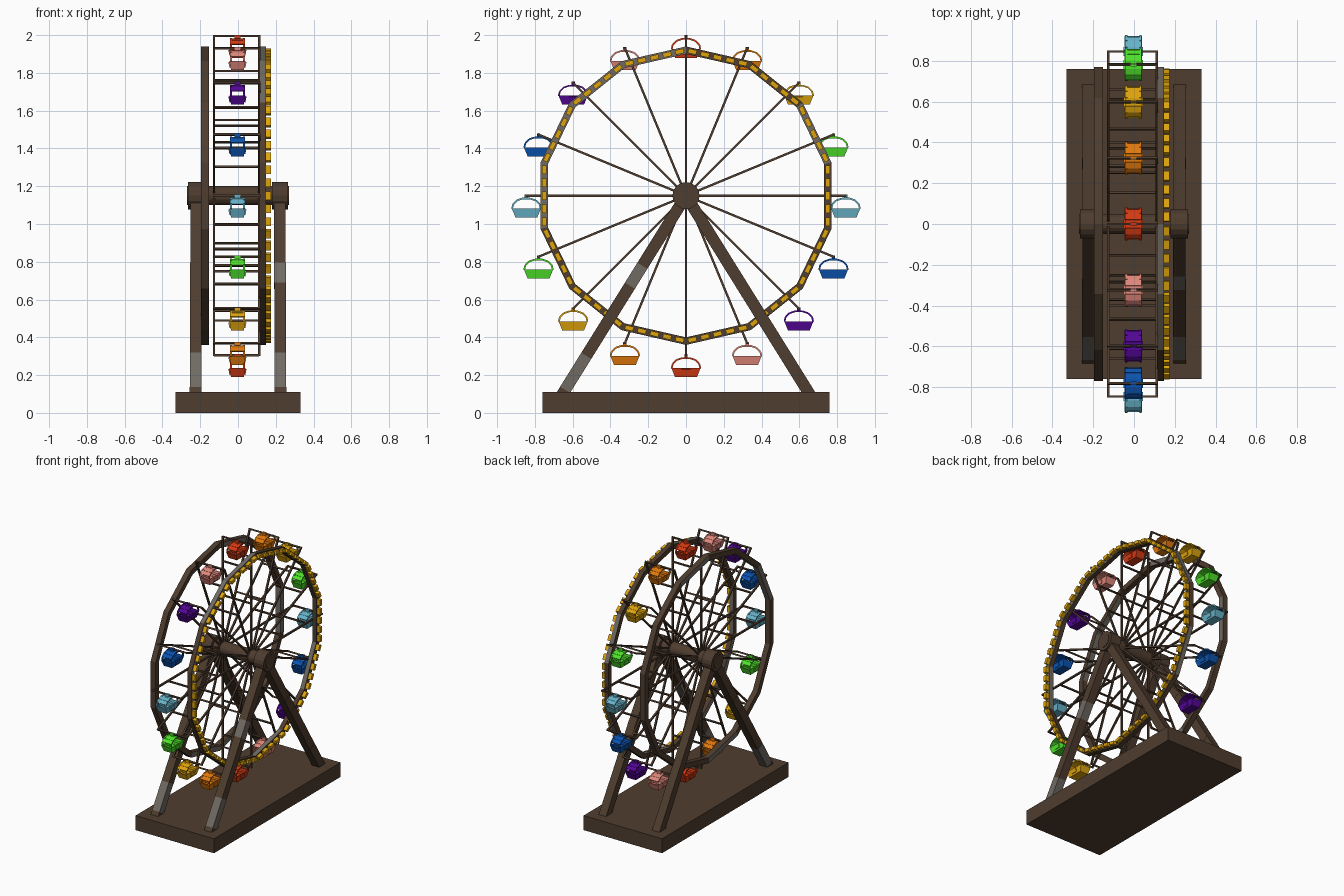
import bpy, bmesh, math, random
from mathutils import Vector, Matrix

if "Cube" in bpy.data.objects:
    bpy.data.objects.remove(bpy.data.objects["Cube"])

random.seed(4)
HUB = 1.15


def srgb(r, g, b):
    f = lambda c: c / 12.92 if c <= 0.04045 else ((c + 0.055) / 1.055) ** 2.4
    return (f(r / 255), f(g / 255), f(b / 255), 1)


MATS = {}
for name, c in {"brown": (79, 61, 47), "grey": (112, 106, 98), "yellow": (224, 165, 12),
                "red": (214, 58, 18), "orange": (228, 122, 12), "green": (78, 226, 42),
                "light_blue": (104, 180, 202), "blue": (12, 84, 176),
                "purple": (84, 6, 150), "pink": (226, 136, 124)}.items():
    MATS[name] = bpy.data.materials.new(name)
    MATS[name].diffuse_color = srgb(*c)


def finish(name, bm, *mats):
    bmesh.ops.recalc_face_normals(bm, faces=bm.faces)
    me = bpy.data.meshes.new(name)
    bm.to_mesh(me)
    bm.free()
    for m in mats:
        me.materials.append(MATS[m])
    ob = bpy.data.objects.new(name, me)
    bpy.context.collection.objects.link(ob)
    return ob


def box(bm, c, s, rot=Matrix()):
    m = Matrix.Translation(c) @ rot @ Matrix.Diagonal((*s, 1))
    return bmesh.ops.create_cube(bm, size=1, matrix=m)["verts"]


def beam(bm, p, q, wx, wt):
    """Square bar between two points in a plane of constant x."""
    p, q = Vector(p), Vector(q)
    d = q - p
    return box(bm, (p + q) / 2, (wx, wt, d.length),
               Matrix.Rotation(math.atan2(-d.y, d.z), 4, 'X'))


def cyl(bm, r, x0, x1, n):
    m = Matrix.Translation(((x0 + x1) / 2, 0, HUB)) @ Matrix.Rotation(math.pi / 2, 4, 'Y')
    bmesh.ops.create_cone(bm, cap_ends=True, segments=n, radius1=r, radius2=r,
                          depth=x1 - x0, matrix=m)


def polar(x, r, a):
    return Vector((x, r * math.sin(a), HUB + r * math.cos(a)))


# base plate
bm = bmesh.new()
box(bm, (0, 0, 0.055), (0.66, 1.52, 0.11))
finish("base", bm, "brown")

# slanted legs, with a worn grey patch low on the front ones
for sx, side in ((-1, "left"), (1, "right")):
    for sy, end in ((-1, "front"), (1, "back")):
        bm = bmesh.new()
        foot, top = Vector((sx * 0.225, sy * 0.66, 0.09)), Vector((sx * 0.22, 0, HUB))
        cuts = [0, 0.03, 0.2, 0.55, 0.65, 1]
        for i in range(5):
            n0 = len(bm.faces)
            beam(bm, foot.lerp(top, cuts[i]), foot.lerp(top, cuts[i + 1]), 0.062, 0.062)
            bm.faces.ensure_lookup_table()
            for f in bm.faces[n0:]:
                f.material_index = int(sy < 0 and (i == 1 or (i == 3 and sx > 0)))
        finish(f"{side}_{end}_leg", bm, "brown", "grey")

# axle and hub caps
bm = bmesh.new()
cyl(bm, 0.05, -0.27, 0.27, 16)
finish("axle", bm, "brown")
for sx, side in ((-1, "left"), (1, "right")):
    bm = bmesh.new()
    cyl(bm, 0.072, *sorted((sx * 0.18, sx * 0.265)), 16)
    finish(f"{side}_hub_cap", bm, "brown")

# fourteen-sided rims, a few panels worn grey
N = 14
for side, x0, x1 in (("left", -0.195, -0.153), ("right", 0.113, 0.147)):
    bm = bmesh.new()
    rings = [[bm.verts.new(polar(x, r, 2 * math.pi * i / N))
              for x, r in ((x0, 0.75), (x1, 0.75), (x1, 0.79), (x0, 0.79))] for i in range(N)]
    for i in range(N):
        a, b = rings[i], rings[(i + 1) % N]
        for k in range(4):
            f = bm.faces.new((a[k], a[(k + 1) % 4], b[(k + 1) % 4], b[k]))
            f.material_index = int(random.random() < 0.18)
    finish(f"{side}_rim", bm, "brown", "grey")

# yellow lamps along the right rim
bm = bmesh.new()
for i in range(N):
    p, q = (polar(0.158, 0.77, 2 * math.pi * (i + k) / N) for k in (0, 1))
    for k in range(5):
        beam(bm, p.lerp(q, (k + 0.17) / 5), p.lerp(q, (k + 0.83) / 5), 0.032, 0.024)
finish("rim_lamps", bm, "yellow")

# sixteen spokes per side and the cross bars that tie them
XL, XR = -0.127, 0.112
bm = bmesh.new()
ties = bmesh.new()
for i in range(16):
    a = 2 * math.pi * i / 16
    for x in (XL, XR):
        beam(bm, polar(x, 0.03, a), polar(x, 0.85, a), 0.013, 0.012)
    for r in (0.845, 0.66, 0.4):
        box(ties, polar((XL + XR) / 2, r, a), (XR - XL, 0.011, 0.011),
            Matrix.Rotation(-a, 4, 'X'))
finish("spokes", bm, "brown")
finish("cross_bars", ties, "brown")


def gondola(name, mat, y, z):
    bm = bmesh.new()
    # open tub with flared walls: outer bottom, outer top, inner top, inner floor
    loops = []
    for hx, hy, h in ((0.034, 0.058, -0.115), (0.043, 0.077, -0.068),
                      (0.036, 0.068, -0.068), (0.030, 0.053, -0.1)):
        loops.append([bm.verts.new((sx * hx, sy * hy, h))
                      for sx, sy in ((-1, -1), (1, -1), (1, 1), (-1, 1))])
    for a, b in zip(loops, loops[1:]):
        for k in range(4):
            bm.faces.new((a[k], a[(k + 1) % 4], b[(k + 1) % 4], b[k]))
    bm.faces.new(loops[0])
    bm.faces.new(loops[-1])
    # door plates and bench seats
    for s in (-1, 1):
        box(bm, (s * 0.041, 0, -0.088), (0.008, 0.045, 0.03), Matrix.Rotation(s * 0.19, 4, 'Y'))
        box(bm, (0, s * 0.048, -0.088), (0.06, 0.022, 0.022))
    # arched roof bars with a curved canopy between them
    arc = [(-0.076, -0.07), (-0.07, -0.045), (-0.05, -0.025), (-0.02, -0.015),
           (0.02, -0.015), (0.05, -0.025), (0.07, -0.045), (0.076, -0.07)]
    for i, (p, q) in enumerate(zip(arc, arc[1:])):
        for x in (-0.035, 0.035):
            beam(bm, (x, *p), (x, *q), 0.01, 0.009)
        if 1 <= i <= 5:
            beam(bm, (0, *p), (0, *q), 0.066, 0.006)
    # hanger clamped on the cross bar
    box(bm, (0, 0, -0.005), (0.03, 0.018, 0.022))
    ob = finish(name, bm, mat)
    ob.location = (-0.003, y, z)


# hanging gondolas, eight colours repeated twice round the wheel
cols = ["red", "orange", "yellow", "green", "light_blue", "blue", "purple", "pink"]
for i in range(16):
    p = polar(0, 0.845, 2 * math.pi * i / 16)
    gondola(f"gondola_{i + 1}", cols[i % 8], p.y, p.z)

for m in bpy.data.materials:
    if m.users and not m.is_grease_pencil:
        m.use_nodes = True
        m.node_tree.nodes["Principled BSDF"].inputs["Base Color"].default_value = m.diffuse_color
